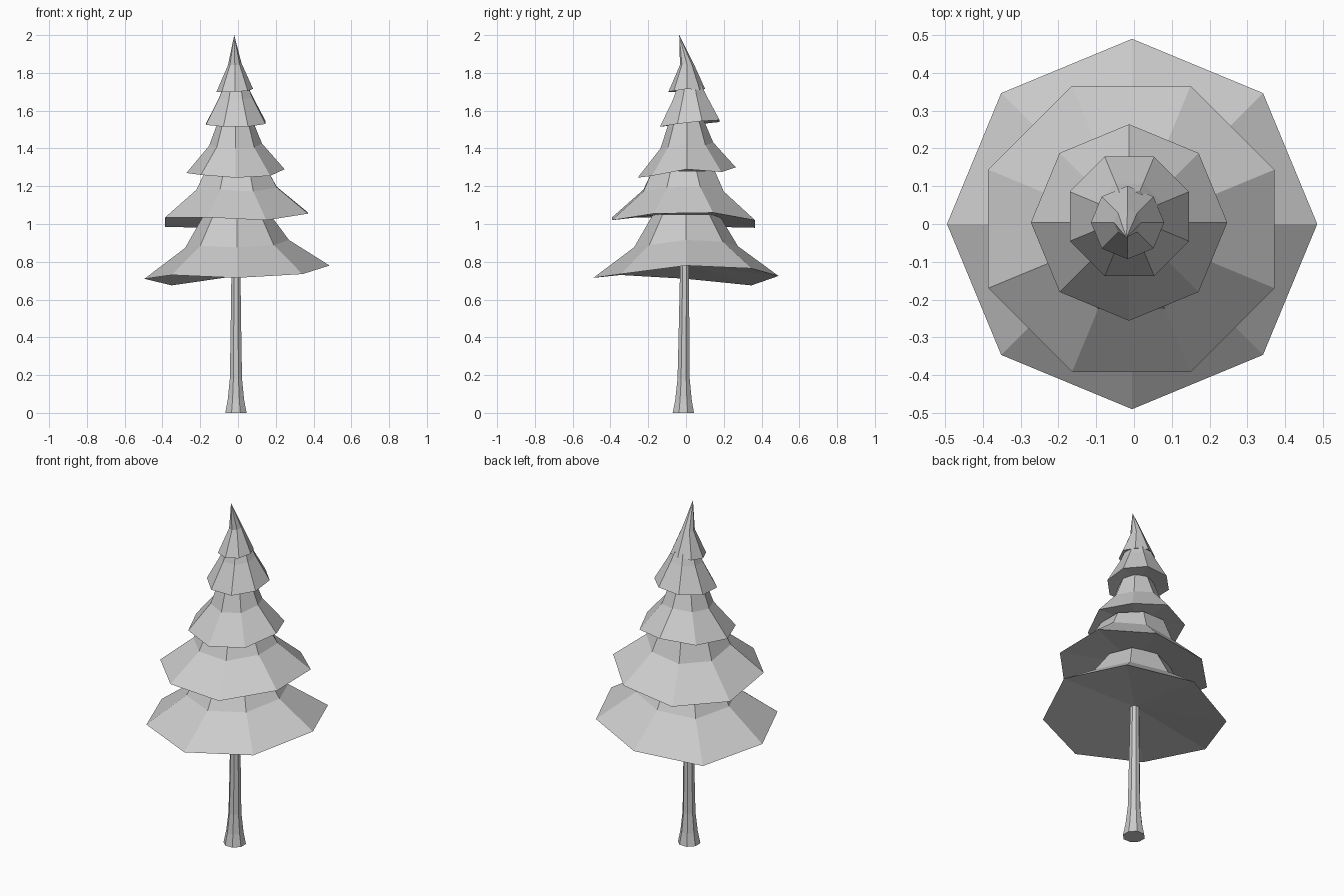
import bpy
import bmesh
from math import cos, sin, radians

SIDES = 8

cube = bpy.data.objects.get("Cube")
if cube:
    bpy.data.objects.remove(cube, do_unlink=True)

# One plain grey for the whole tree
grey = bpy.data.materials.new("plain grey")
grey.use_nodes = True
colour = (0.6, 0.6, 0.6, 1.0)
grey.diffuse_color = colour
grey.node_tree.nodes["Principled BSDF"].inputs["Base Color"].default_value = colour


def ring(bm, centre, radius, turn, heights):
    """Eight vertices around a centre, each at its own height."""
    verts = []
    for i, z in enumerate(heights):
        angle = radians(turn + i * 360 / SIDES)
        x = centre[0] + radius * cos(angle)
        y = centre[1] + radius * sin(angle)
        verts.append(bm.verts.new((x, y, z)))
    return verts


def bridge(bm, lower, upper):
    for i in range(SIDES):
        j = (i + 1) % SIDES
        bm.faces.new((lower[i], lower[j], upper[j], upper[i]))


def fan(bm, verts, point):
    tip = bm.verts.new(point)
    for i in range(SIDES):
        bm.faces.new((verts[i], verts[(i + 1) % SIDES], tip))


def finish(bm, name):
    bmesh.ops.recalc_face_normals(bm, faces=bm.faces)
    mesh = bpy.data.meshes.new(name)
    bm.to_mesh(mesh)
    bm.free()
    mesh.materials.append(grey)
    bpy.context.collection.objects.link(bpy.data.objects.new(name, mesh))


def branch_tier(name, centre, turn, rim_radius, rim, mid, top, under, tip=None):
    """Flared skirt: uneven rim, bend ring, narrow neck, shallow underside."""
    bm = bmesh.new()
    mean = sum(rim) / SIDES
    lower = ring(bm, centre, rim_radius, turn, rim)
    fan(bm, lower, (*centre, mean + under))
    # The tilt of the rim fades out towards the neck
    middle = ring(bm, centre, mid[0], turn, [mid[1] + 0.6 * (z - mean) for z in rim])
    bridge(bm, lower, middle)
    if tip:
        fan(bm, middle, tip)
    else:
        neck = ring(bm, centre, top[0], turn, [top[1]] * SIDES)
        bridge(bm, middle, neck)
        bm.faces.new(neck)
    finish(bm, name)


# Trunk with flared foot
bm = bmesh.new()
previous = None
for radius, z in ((0.061, 0), (0.047, 0.07), (0.035, 0.18), (0.031, 0.4), (0.025, 0.8)):
    current = ring(bm, (-0.011, -0.014 + 0.008 * z), radius, 22.5, [z] * SIDES)
    if previous:
        bridge(bm, previous, current)
    else:
        bm.faces.new(current)
    previous = current
bm.faces.new(previous)
finish(bm, "trunk")

# Branch tiers, rim heights run counter-clockwise from the tree's left
branch_tier("bottom_branches", (-0.005, 0), 0, 0.49,
            (0.78, 0.765, 0.725, 0.675, 0.71, 0.73, 0.715, 0.735),
            (0.275, 0.885), (0.175, 1.05), 0.06)
branch_tier("lower_branches", (-0.007, -0.013), 22.5, 0.41,
            (1.06, 1.02, 0.98, 0.985, 1.035, 1.035, 1.02, 1.055),
            (0.23, 1.175), (0.18, 1.28), 0.04)
branch_tier("middle_branches", (-0.013, 0.004), 0, 0.26,
            (1.29, 1.275, 1.3, 1.28, 1.27, 1.26, 1.245, 1.255),
            (0.14, 1.415), (0.09, 1.55), 0.03)
branch_tier("upper_branches", (-0.012, 0.02), 22.5, 0.171,
            (1.545, 1.55, 1.54, 1.53, 1.525, 1.515, 1.515, 1.53),
            (0.095, 1.67), (0.07, 1.73), 0.02)
branch_tier("top_branches", (-0.017, 0.004), 0, 0.097,
            (1.715, 1.71, 1.715, 1.705, 1.7, 1.7, 1.7, 1.705),
            (0.036, 1.845), None, 0.015, tip=(-0.02, -0.036, 2.0))
